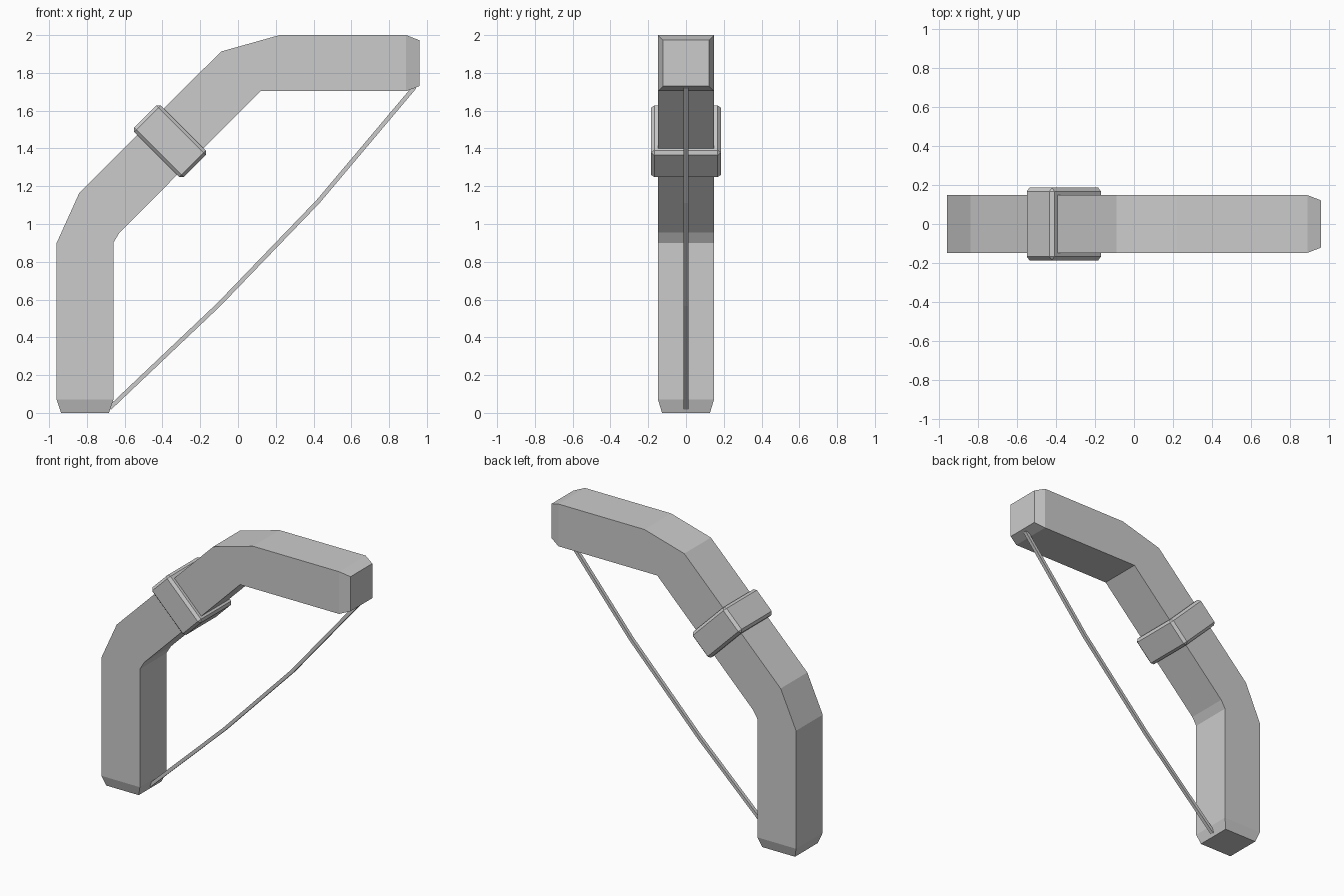
import bpy, bmesh
from math import radians

if "Cube" in bpy.data.objects:
    bpy.data.objects.remove(bpy.data.objects["Cube"])


def loft(name, sections):
    """Skin rectangular sections: (outer xz, inner xz, half width in y)."""
    bm = bmesh.new()
    rings = []
    for (ox, oz), (ix, iz), w in sections:
        rings.append([bm.verts.new(p) for p in
                      ((ox, -w, oz), (ox, w, oz), (ix, w, iz), (ix, -w, iz))])
    for a, b in zip(rings, rings[1:]):
        for i in range(4):
            j = (i + 1) % 4
            bm.faces.new((a[i], a[j], b[j], b[i]))
    bm.faces.new(rings[0])
    bm.faces.new(rings[-1])
    bmesh.ops.remove_doubles(bm, verts=bm.verts, dist=0.0005)
    bmesh.ops.recalc_face_normals(bm, faces=bm.faces)
    mesh = bpy.data.meshes.new(name)
    bm.to_mesh(mesh)
    bm.free()
    obj = bpy.data.objects.new(name, mesh)
    bpy.context.collection.objects.link(obj)
    return obj


# Bent bow body with tapered tips
W = 0.148
loft("bow_limbs", [
    ((-0.937, 0.0), (-0.683, 0.0), 0.127),
    ((-0.96, 0.07), (-0.66, 0.07), W),
    ((-0.96, 0.90), (-0.66, 0.90), W),
    ((-0.84, 1.165), (-0.627, 0.955), W),
    ((-0.09, 1.913), (0.12, 1.703), W),
    ((0.22, 2.0), (0.12, 1.703), W),
    ((0.89, 2.0), (0.89, 1.703), W),
    ((0.96, 1.973), (0.96, 1.73), 0.121),
])

# Slightly bowed string with a square section
path = [(-0.68, 0.025), (-0.10, 0.575), (0.425, 1.12), (0.935, 1.725)]
r = 0.008
loft("bow_string", [((x - r, z + r), (x + r, z - r), 0.012) for x, z in path])

# Bevelled grip band around the middle of the bow
bpy.ops.mesh.primitive_cube_add(size=1, location=(-0.36, 0, 1.438),
                                rotation=(0, radians(45), 0))
grip = bpy.context.object
grip.name = "grip"
grip.scale = (0.372, 0.372, 0.2)
bpy.ops.object.transform_apply(location=False, rotation=False, scale=True)
bevel = grip.modifiers.new("bevel", 'BEVEL')
bevel.width = 0.018
bevel.segments = 1
